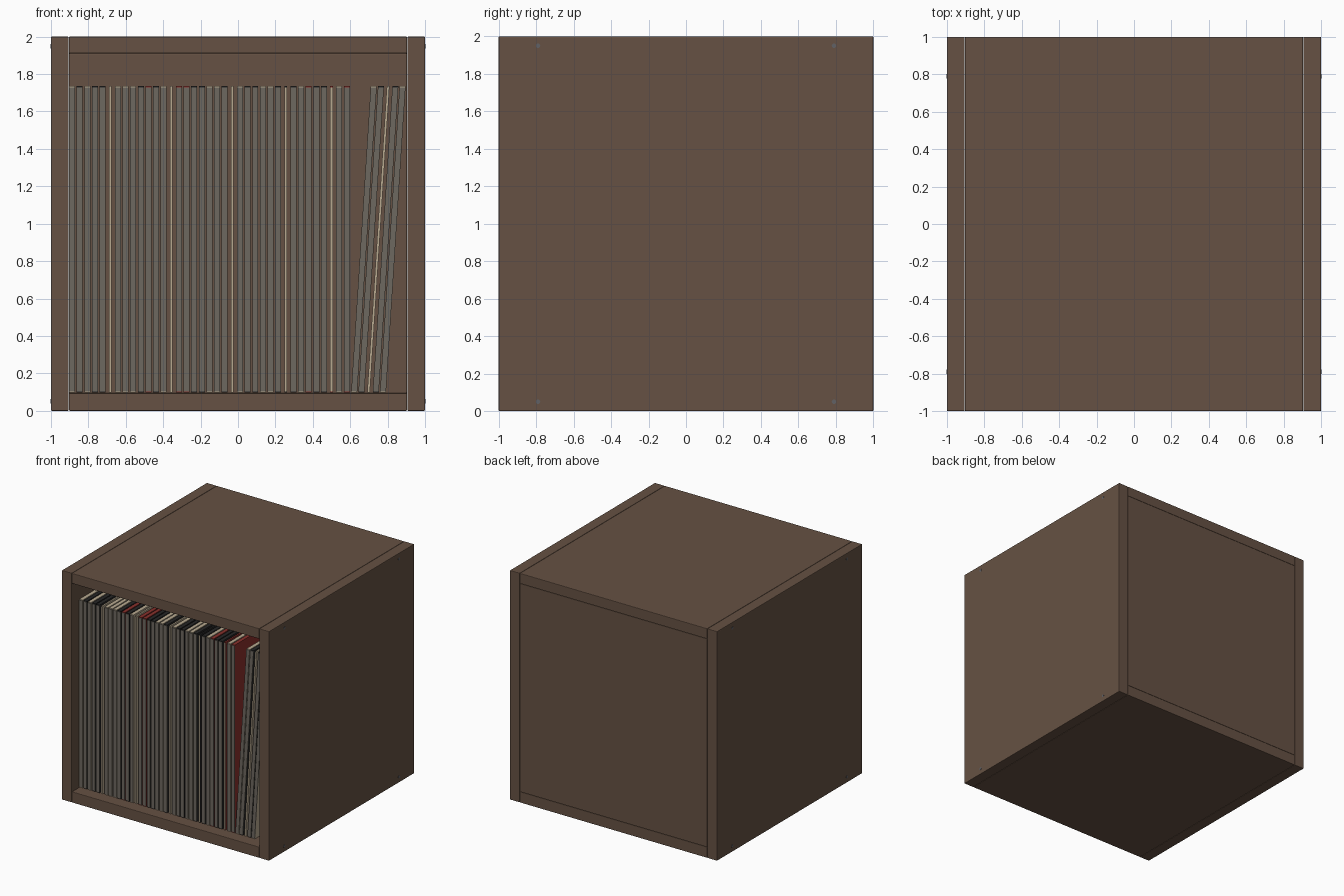
import bpy, math, random
from mathutils import Matrix

if "Cube" in bpy.data.objects:
    bpy.data.objects.remove(bpy.data.objects["Cube"])

random.seed(4)


def material(name, rgb):
    m = bpy.data.materials.new(name)
    m.diffuse_color = (*rgb, 1)
    m.use_nodes = True
    m.node_tree.nodes["Principled BSDF"].inputs["Base Color"].default_value = m.diffuse_color
    return m


WOOD = material("walnut", (0.133, 0.083, 0.056))
SPINE = material("grey_spine", (0.155, 0.138, 0.115))
BEIGE = material("beige_card", (0.48, 0.40, 0.28))
BLACK = material("black_card", (0.02, 0.02, 0.02))
RED = material("red_card", (0.25, 0.03, 0.025))
STEEL = material("steel", (0.12, 0.12, 0.13))


def box(name, lo, hi, mat, bevel=0.0):
    bpy.ops.mesh.primitive_cube_add(size=1)
    ob = bpy.context.object
    ob.name = name
    size = [b - a for a, b in zip(lo, hi)]
    mid = [(a + b) / 2 for a, b in zip(lo, hi)]
    ob.data.transform(Matrix.Translation(mid) @ Matrix.Diagonal((*size, 1)))
    ob.data.materials.append(mat)
    if bevel:
        b = ob.modifiers.new("edge", "BEVEL")
        b.width, b.segments = bevel, 2
    return ob


# cabinet panels
E = 0.005
box("left_panel", (-1, -1, 0), (-0.905, 1, 2), WOOD, E)
box("right_panel", (0.905, -1, 0), (1, 1, 2), WOOD, E)
box("bottom_panel", (-0.904, -1, 0), (0.904, 1, 0.095), WOOD, E)
box("top_panel", (-0.904, -1, 1.91), (0.904, 1, 2), WOOD, E)
box("back_panel", (-0.904, 0.91, 0.094), (0.904, 1, 1.911), WOOD, E)

# screws flush with the side panels
for sx in (-1, 1):
    for y in (-0.79, 0.79):
        for z in (0.05, 1.95):
            bpy.ops.mesh.primitive_cylinder_add(
                vertices=16, radius=0.012, depth=0.02,
                location=(sx * 0.9915, y, z), rotation=(0, math.pi / 2, 0))
            bpy.context.object.name = "screw"
            bpy.context.object.data.materials.append(STEEL)

Z0, Z1, Y0, Y1 = 0.097, 1.735, -0.9, 0.74


def record(x, card, narrow=False, lean=0.0):
    """Sleeve with its left edge at x, and a spine strip along the front."""
    w = 0.014 if narrow else 0.032
    sleeve = box("record_sleeve", (x, Y0 + 0.004, Z0), (x + w, Y1, Z1), card)
    spine = box("record_spine", (x, Y0, Z0 + 0.006), (x + w, Y0 + 0.004, Z1 - 0.006),
                BEIGE if narrow else SPINE)
    if lean:  # shear sideways so the sleeve rests on the right wall
        shear = Matrix.Identity(4)
        shear[0][2], shear[0][3] = lean, -lean * Z0
        for ob in (sleeve, spine):
            ob.data.transform(shear)


# upright row of records
PITCH = 0.0408
NARROW = (5, 13, 21, 28, 34)
for i in range(37):
    card = random.choice((BEIGE, BEIGE, BLACK, BLACK, RED))
    if i == 36:
        card = RED
    n = i in NARROW
    record(-0.903 + i * PITCH + (0.009 if n else 0), card, n)

# leaning records
for i, card in enumerate((BEIGE, BLACK, BEIGE, BLACK, BEIGE)):
    n = i == 2
    record(0.605 + i * 0.0385 + (0.009 if n else 0), card, n, 0.064)
